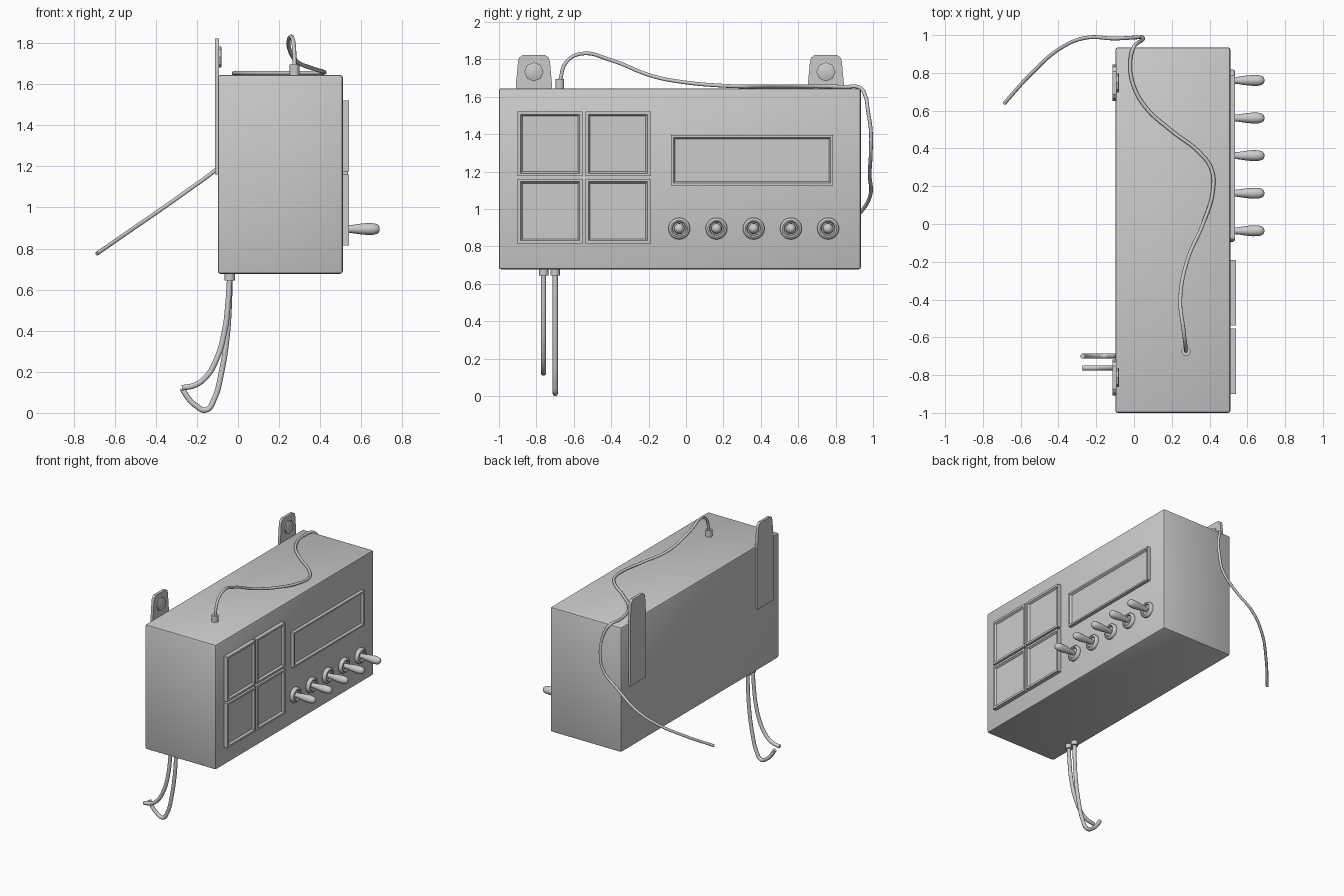
import bpy, bmesh, math
from mathutils import Vector, Matrix

if "Cube" in bpy.data.objects:
    bpy.data.objects.remove(bpy.data.objects["Cube"])


def finish(name, bm, smooth=None):
    bmesh.ops.recalc_face_normals(bm, faces=bm.faces)
    me = bpy.data.meshes.new(name)
    bm.to_mesh(me)
    bm.free()
    ob = bpy.data.objects.new(name, me)
    bpy.context.collection.objects.link(ob)
    if smooth:
        bpy.ops.object.select_all(action='DESELECT')
        ob.select_set(True)
        bpy.context.view_layer.objects.active = ob
        bpy.ops.object.shade_smooth_by_angle(angle=math.radians(smooth))
    return ob


def box(lo, hi):
    bm = bmesh.new()
    lo, hi = Vector(lo), Vector(hi)
    bmesh.ops.create_cube(bm, size=1, matrix=Matrix.Translation((lo + hi) / 2)
                          @ Matrix.Diagonal((*(hi - lo), 1)))
    return bm


def framed_panel(name, y0, y1, z0, z1, x1, rim, depth):
    # raised plate whose +x face is inset and sunk with sloped sides
    bm = box((0.50, y0, z0), (x1, y1, z1))
    bm.normal_update()
    face = max(bm.faces, key=lambda f: f.normal.x)
    bmesh.ops.inset_region(bm, faces=[face], thickness=rim)
    bmesh.ops.inset_region(bm, faces=[face], thickness=0.013, depth=-depth)
    return finish(name, bm)


def lathe(name, profile, origin, axis, n=24):
    # profile of (height, radius) pairs turned about an axis
    rot = Vector((0, 0, 1)).rotation_difference(Vector(axis)).to_matrix()
    bm = bmesh.new()
    rings = [[bm.verts.new(Vector(origin) + rot @ Vector(
        (r * math.cos(2 * math.pi * i / n), r * math.sin(2 * math.pi * i / n), h)))
        for i in range(n)] for h, r in profile]
    for a, b in zip(rings, rings[1:]):
        for i in range(n):
            j = (i + 1) % n
            bm.faces.new((a[i], a[j], b[j], b[i]))
    bm.faces.new(rings[0])
    bm.faces.new(rings[-1])
    return finish(name, bm, 40)


def cable(name, pts, radius):
    cu = bpy.data.curves.new(name, 'CURVE')
    cu.dimensions = '3D'
    cu.bevel_depth = radius
    cu.bevel_resolution = 3
    cu.use_fill_caps = True
    cu.resolution_u = 8
    sp = cu.splines.new('BEZIER')
    sp.bezier_points.add(len(pts) - 1)
    for p, co in zip(sp.bezier_points, pts):
        p.co = co
        p.handle_left_type = p.handle_right_type = 'AUTO'
    ob = bpy.data.objects.new(name, cu)
    bpy.context.collection.objects.link(ob)
    bpy.ops.object.select_all(action='DESELECT')
    ob.select_set(True)
    bpy.context.view_layer.objects.active = ob
    bpy.ops.object.convert(target='MESH')
    bpy.ops.object.shade_smooth_by_angle(angle=math.radians(40))


# main housing
bm = box((-0.098, -1.0, 0.677), (0.51, 0.935, 1.645))
bmesh.ops.bevel(bm, geom=bm.edges[:], offset=0.012, segments=2, profile=0.5, affect='EDGES')
finish("housing", bm, 30)

# four square windows and one wide display on the control face
for i, y in enumerate((-0.90, -0.537)):
    for j, z in enumerate((0.815, 1.175)):
        framed_panel(f"window_{i}{j}", y, y + 0.346, z, z + 0.346, 0.54, 0.022, 0.014)
framed_panel("display", -0.08, 0.786, 1.125, 1.395, 0.535, 0.018, 0.014)

# row of toggle switches
collar = [(-0.005, 0.058), (0.015, 0.058), (0.022, 0.054), (0.026, 0.045),
          (0.024, 0.038), (0.014, 0.034)]
lever = [(0.008, 0.017), (0.04, 0.019), (0.08, 0.025), (0.12, 0.029),
         (0.15, 0.028), (0.168, 0.023), (0.177, 0.015), (0.18, 0.006)]
for i in range(5):
    at = (0.51, -0.036 + 0.199 * i, 0.895)
    lathe(f"switch_collar_{i}", collar, at, (1, 0, 0))
    lathe(f"switch_lever_{i}", lever, at, (1, 0, 0))

# hanging brackets with bolts
for i, y in enumerate((-0.813, 0.748)):
    bm = bmesh.new()
    half = [(0.096, 1.16), (0.096, 1.67), (0.085, 1.79), (0.078, 1.81), (0.06, 1.823)]
    outline = half + [(-a, z) for a, z in reversed(half)]
    f = bm.faces.new([bm.verts.new((-0.113, y + a, z)) for a, z in outline])
    ext = bmesh.ops.extrude_face_region(bm, geom=[f])
    bmesh.ops.translate(bm, vec=(0.021, 0, 0),
                        verts=[v for v in ext['geom'] if isinstance(v, bmesh.types.BMVert)])
    finish(f"bracket_{i}", bm)
    lathe(f"bolt_{i}", [(0, 0.051), (0.011, 0.051), (0.014, 0.046)],
          (-0.094, y, 1.733), (1, 0, 0), 8)

# cable sockets below and on top
for i, y in enumerate((-0.76, -0.70)):
    lathe(f"lower_socket_{i}", [(0, 0.025), (0.04, 0.025)], (-0.04, y, 0.645), (0, 0, 1), 16)
lathe("top_socket", [(0, 0.024), (0.055, 0.024)], (0.275, -0.675, 1.64), (0, 0, 1), 16)

# two cables hanging from the bottom
short = [(-0.04, 0.66), (-0.048, 0.54), (-0.065, 0.40), (-0.105, 0.26),
         (-0.16, 0.17), (-0.21, 0.135), (-0.272, 0.122)]
long = [(-0.04, 0.66), (-0.043, 0.52), (-0.055, 0.36), (-0.08, 0.20), (-0.115, 0.07),
        (-0.155, 0.0145), (-0.205, 0.035), (-0.245, 0.075), (-0.272, 0.12)]
cable("lower_cable_short", [(x, -0.762, z) for x, z in short], 0.014)
cable("lower_cable_long", [(x, -0.699, z) for x, z in long], 0.014)

# loose wire running over the top, down the end and out behind
cable("aerial_wire", [
    (0.275, -0.675, 1.68), (0.272, -0.64, 1.785), (0.262, -0.56, 1.83),
    (0.245, -0.40, 1.795), (0.285, -0.185, 1.712), (0.365, 0.0, 1.676),
    (0.418, 0.18, 1.66), (0.41, 0.29, 1.655), (0.35, 0.375, 1.655),
    (0.19, 0.50, 1.655), (0.06, 0.62, 1.655), (-0.005, 0.74, 1.655),
    (-0.02, 0.85, 1.653), (-0.005, 0.93, 1.648), (0.022, 0.96, 1.60),
    (0.042, 0.972, 1.53), (0.045, 0.988, 1.42), (0.015, 0.988, 1.30),
    (-0.10, 0.982, 1.19), (-0.26, 0.985, 1.072), (-0.39, 0.93, 0.98),
    (-0.55, 0.79, 0.87), (-0.687, 0.638, 0.775)], 0.01)
